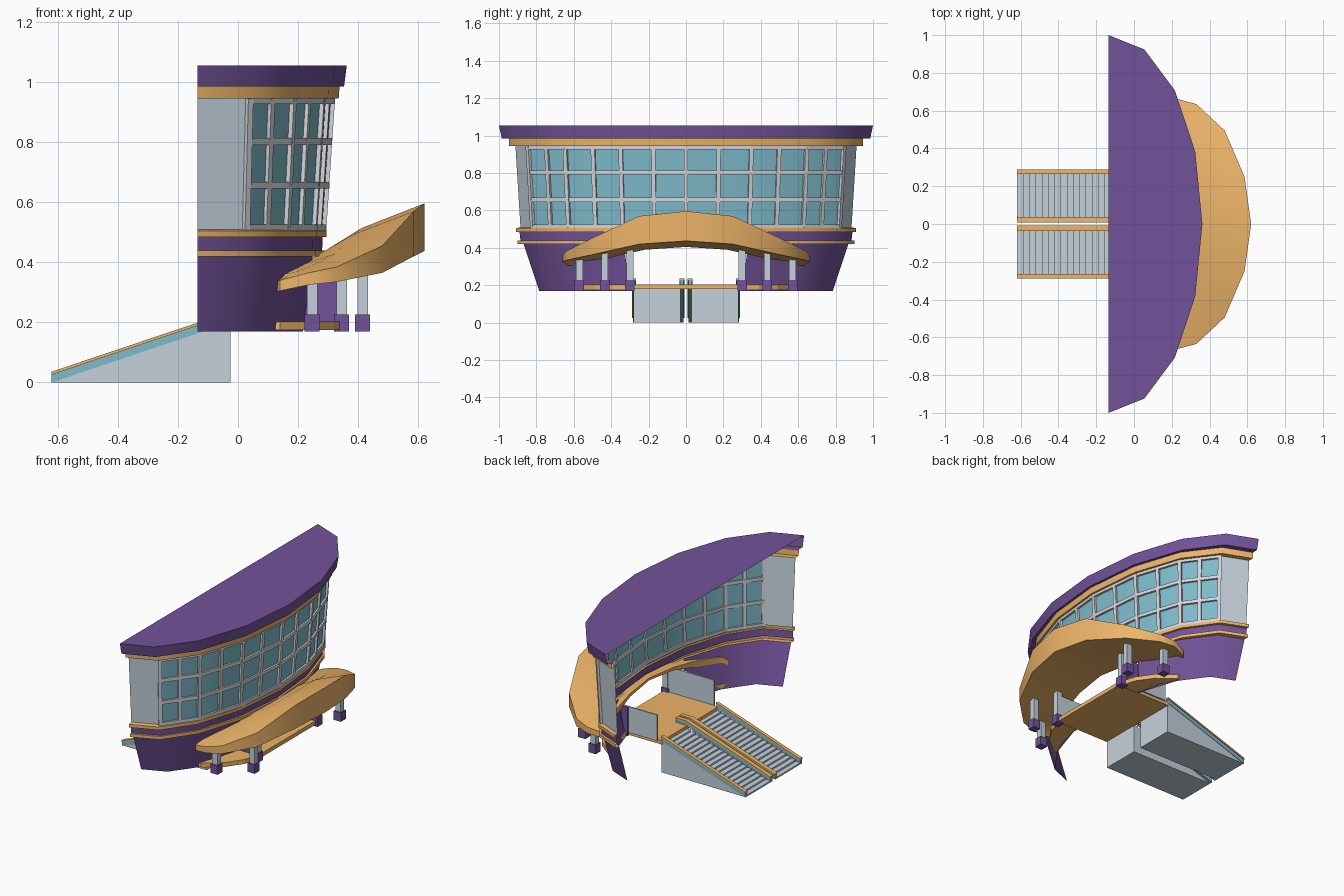
import bpy, bmesh, math
from mathutils import Vector

if "Cube" in bpy.data.objects:
    bpy.data.objects.remove(bpy.data.objects["Cube"])

def material(name, rgb):
    m = bpy.data.materials.new(name)
    m.diffuse_color = (*rgb, 1)
    m.use_nodes = True
    m.node_tree.nodes["Principled BSDF"].inputs["Base Color"].default_value = m.diffuse_color
    return m

PURPLE = material("purple", (0.17, 0.085, 0.32))
ORANGE = material("orange", (0.85, 0.46, 0.14))
GLASS = material("teal_glass", (0.21, 0.50, 0.60))
PALE = material("pale_blue", (0.55, 0.64, 0.72))
FRAME = material("frame_white", (0.66, 0.67, 0.71))

BACK = -0.135   # x of the open back edge of the facade

def make(name, verts, faces, mat, mirror=False, smooth=False, fix=True):
    bm = bmesh.new()
    vs = [bm.verts.new(v) for v in verts]
    for f in faces:
        bm.faces.new([vs[i] for i in f])
    if fix:
        bmesh.ops.recalc_face_normals(bm, faces=bm.faces)
    me = bpy.data.meshes.new(name)
    bm.to_mesh(me)
    bm.free()
    me.materials.append(mat)
    ob = bpy.data.objects.new(name, me)
    bpy.context.collection.objects.link(ob)
    if mirror:
        ob.modifiers.new("mirror", 'MIRROR').use_axis = (False, True, False)
    if smooth:
        bpy.ops.object.select_all(action='DESELECT')
        ob.select_set(True)
        bpy.context.view_layer.objects.active = ob
        bpy.ops.object.shade_smooth_by_angle(angle=math.radians(35))
    return ob

def arc(k, depth, half, z):
    """Point k (0..8) on the 8-sided half ellipse; fractions lie on the chord."""
    lo = min(int(k), 7)
    pts = [Vector((BACK + depth * math.sin(i * math.pi / 8),
                   half * math.cos(i * math.pi / 8), z)) for i in (lo, lo + 1)]
    return pts[0].lerp(pts[1], k - lo)

def loft(name, profile, mat, k0=0, k1=8, cap=False, mirror=False):
    n = len(profile)
    verts = [arc(k, *p) for k in range(k0, k1 + 1) for p in profile]
    faces = [(a * n + j, a * n + j + 1, (a + 1) * n + j + 1, (a + 1) * n + j)
             for a in range(k1 - k0) for j in range(n - 1)]
    if cap:
        faces.append([a * n + n - 1 for a in range(k1 - k0, -1, -1)])
    return make(name, verts, faces, mat, mirror, True, fix=False)

def prism(name, pts, lo, hi, mat, axis='y', mirror=True):
    """Extrude an xz outline along y, or an xy outline along z."""
    put = (lambda p, h: (p[0], h, p[1])) if axis == 'y' else (lambda p, h: (p[0], p[1], h))
    n = len(pts)
    verts = [put(p, lo) for p in pts] + [put(p, hi) for p in pts]
    faces = [range(n), range(2 * n - 1, n - 1, -1)]
    faces += [(i, (i + 1) % n, n + (i + 1) % n, n + i) for i in range(n)]
    return make(name, verts, faces, mat, mirror)

def box(name, x0, x1, y0, y1, z0, z1, mat, mirror=True):
    return prism(name, [(x0, y0), (x1, y0), (x1, y1), (x0, y1)], z0, z1, mat, 'z', mirror)

# Facade shell, bottom to top (depth, half width, z)
loft("lower_wall", [(0.38, 0.785, 0.17), (0.415, 0.868, 0.42)], PURPLE, 0, 3, mirror=True)
loft("lower_trim", [(0.412, 0.865, 0.42), (0.427, 0.9, 0.42), (0.427, 0.9, 0.44),
                    (0.415, 0.885, 0.44)], ORANGE)
loft("middle_band", [(0.415, 0.885, 0.44), (0.417, 0.89, 0.485)], PURPLE)
loft("sill_trim", [(0.417, 0.89, 0.485), (0.43, 0.91, 0.485), (0.43, 0.91, 0.505),
                   (0.418, 0.885, 0.51)], ORANGE)
loft("end_wall", [(0.418, 0.885, 0.51), (0.447, 0.912, 0.945)], PALE, 0, 1, mirror=True)
loft("window_glass", [(0.416, 0.883, 0.51), (0.445, 0.91, 0.945)], GLASS, 1, 7)
loft("cornice", [(0.445, 0.91, 0.945), (0.47, 0.945, 0.945), (0.473, 0.947, 0.985),
                 (0.46, 0.94, 0.985)], ORANGE)
loft("roof", [(0.46, 0.94, 0.985), (0.488, 0.985, 0.985), (0.497, 1.0, 1.055)],
     PURPLE, cap=True)

# Window grid
def wall_point(k, z):
    f = (z - 0.51) / 0.435
    return arc(k, 0.418 + 0.029 * f, 0.885 + 0.027 * f, z)

def grid():
    verts, faces = [], []
    def beam(a, b, k, w=0.011):
        up = (b - a).normalized()
        t = k * math.pi / 8
        out = Vector((math.sin(t), 0.5 * math.cos(t), 0)).normalized()
        side = up.cross(out).normalized()
        out = side.cross(up)
        s = len(verts)
        for p in (a, b):
            verts.extend(p + side * w * i + out * w * j
                         for i, j in ((-1, -1), (1, -1), (1, 1), (-1, 1)))
        faces.extend([s + i for i in f] for f in
                     ((0, 1, 2, 3), (7, 6, 5, 4), (0, 4, 5, 1), (1, 5, 6, 2),
                      (2, 6, 7, 3), (3, 7, 4, 0)))
    for i in range(2, 15):
        beam(wall_point(i / 2, 0.505), wall_point(i / 2, 0.945), i / 2)
    for z in (0.515, 0.657, 0.802, 0.938):
        for k in range(1, 7):
            beam(wall_point(k, z), wall_point(k + 1, z), k + 0.5)
    make("window_grid", verts, faces, FRAME)
grid()

# Canopy: half swept from its end to the centre, then mirrored
# inner x, inner y, inner bottom, inner top, outer x, outer y, outer bottom, outer top
sections = [(0.13, 0.61, 0.305, 0.335, 0.14, 0.63, 0.305, 0.34),
            (0.15, 0.58, 0.325, 0.36, 0.235, 0.66, 0.325, 0.365),
            (0.18, 0.50, 0.335, 0.375, 0.33, 0.635, 0.335, 0.385),
            (0.21, 0.40, 0.35, 0.39, 0.48, 0.495, 0.365, 0.455),
            (0.24, 0.22, 0.39, 0.41, 0.585, 0.25, 0.42, 0.57),
            (0.26, 0.0, 0.405, 0.42, 0.62, 0.0, 0.437, 0.596)]
cv = []
for i, (ix, iy, ib, it, ox, oy, obz, otz) in enumerate(sections):
    a, b = Vector((ix, iy, it)), Vector((ox, oy, otz))
    mid = a.lerp(b, 0.42) + Vector((0, 0, 0.004 * i))
    cv += [(ix, iy, ib), (ox, oy, obz), b, mid, a]
cf = [(i * 5 + j, i * 5 + (j + 1) % 5, i * 5 + 5 + (j + 1) % 5, i * 5 + 5 + j)
      for i in range(5) for j in range(5)] + [range(5)]
make("canopy", cv, cf, ORANGE, True, True)

# Canopy columns with square bases
for i, (x, y, top) in enumerate([(0.247, 0.57, 0.345), (0.415, 0.435, 0.38), (0.345, 0.30, 0.40)]):
    box(f"column_{i + 1}", x - 0.018, x + 0.018, y - 0.018, y + 0.018, 0.22, top, PALE)
    box(f"column_base_{i + 1}", x - 0.025, x + 0.025, y - 0.025, y + 0.025, 0.17, 0.227, PURPLE)

# Entrance floor, curbs and side walls
box("entrance_floor", -0.03, 0.355, -0.285, 0.285, 0.18, 0.205, ORANGE, False)
prism("curb", [(0.125, 0.575), (0.14, 0.575), (0.25, 0.49), (0.32, 0.39), (0.35, 0.285),
               (0.215, 0.285), (0.18, 0.45)], 0.175, 0.203, ORANGE, 'z')
box("entrance_side_wall", 0.0, 0.345, 0.285, 0.295, 0.2, 0.365, PALE)
box("entrance_outer_wall", 0.20, 0.345, 0.295, 0.303, 0.18, 0.365, PURPLE)

# Twin stair flights
N, X0, X1, H = 18, -0.62, -0.025, 0.185
run, rise = (X1 - X0) / N, H / N
steps = [(X0, 0.0)]
for i in range(N):
    steps += [(X0 + i * run, (i + 1) * rise), (X0 + (i + 1) * run, (i + 1) * rise)]
steps.append((X1, 0.0))
prism("stairs", steps, 0.03, 0.272, PALE)
prism("stair_stringer", [(X0, 0), (X1, H + 0.015), (X1, 0)], 0.272, 0.281, PALE)

# Sloped rails with teal panels under orange handrails
def rail(name, y0, y1, level):
    top = 0.2
    def strip(lo, hi):
        low = [(X0, lo), (X1, top + lo)]
        high = [(X1, top + hi), (X0, hi)]
        if level:
            low.append((level, top + lo))
            high.insert(0, (level, top + hi))
        return low + high
    prism(name + "_panel", strip(0.0, 0.028), y0 + 0.005, y1 - 0.005, GLASS)
    prism(name + "_handrail", strip(0.026, 0.036), y0, y1, ORANGE)

rail("outer_rail", 0.266, 0.289, None)
rail("centre_rail", 0.008, 0.036, 0.05)
